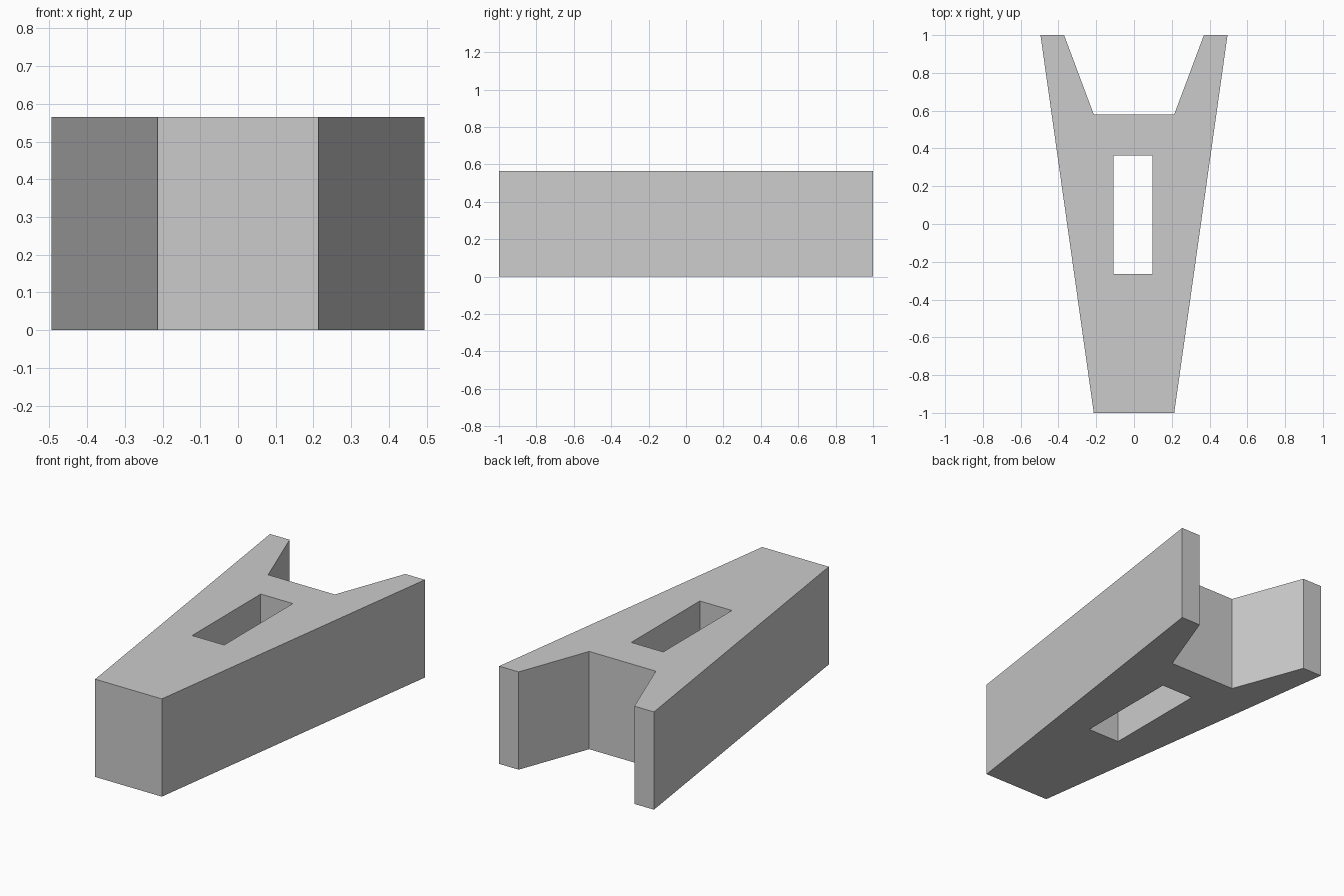
import bpy

default = bpy.data.objects.get("Cube")
if default:
    bpy.data.objects.remove(default, do_unlink=True)

HEIGHT = 0.565

grey = bpy.data.materials.new("plain grey")
grey.use_nodes = True
colour = (0.6, 0.6, 0.6, 1)
grey.diffuse_color = colour
grey.node_tree.nodes["Principled BSDF"].inputs["Base Color"].default_value = colour


def prism(name, outline, z0, z1):
    """Upright solid from a counter-clockwise outline."""
    n = len(outline)
    verts = [(x, y, z) for z in (z0, z1) for x, y in outline]
    sides = [(i, (i + 1) % n, (i + 1) % n + n, i + n) for i in range(n)]
    caps = [tuple(reversed(range(n))), tuple(range(n, 2 * n))]
    mesh = bpy.data.meshes.new(name)
    mesh.from_pydata(verts, [], sides + caps)
    mesh.materials.append(grey)
    obj = bpy.data.objects.new(name, mesh)
    bpy.context.collection.objects.link(obj)
    return obj


# Tapered body with a forked back end, mirrored from its left half
half = [(0.213, -1), (0.495, 1), (0.37, 1), (0.213, 0.58)]
body = prism("forked_body", half + [(-x, y) for x, y in reversed(half)], 0, HEIGHT)

# Slot cut right through the body
slot = prism("slot_cutter", [(-0.108, -0.265), (0.097, -0.265), (0.097, 0.362), (-0.108, 0.362)],
             -0.1, HEIGHT + 0.1)
slot.hide_render = True
cut = body.modifiers.new("slot", 'BOOLEAN')
cut.operation = 'DIFFERENCE'
cut.solver = 'EXACT'
cut.object = slot
bpy.context.view_layer.objects.active = body
bpy.ops.object.modifier_apply(modifier=cut.name)
bpy.data.objects.remove(slot, do_unlink=True)
